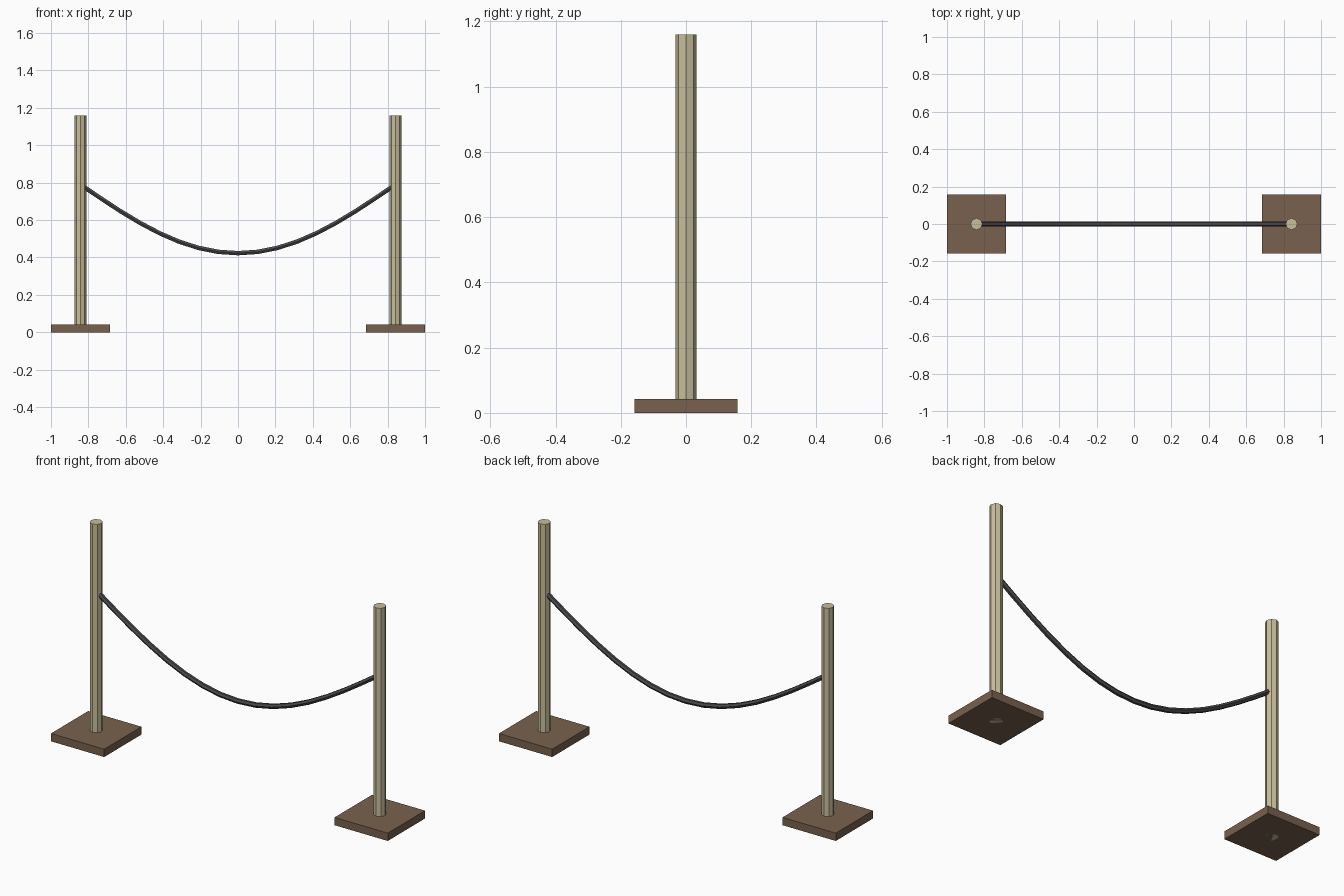
import bpy, math

if "Cube" in bpy.data.objects:
    bpy.data.objects.remove(bpy.data.objects["Cube"])

def material(name, rgb):
    m = bpy.data.materials.new(name)
    m.diffuse_color = (*rgb, 1)
    m.use_nodes = True
    m.node_tree.nodes["Principled BSDF"].inputs["Base Color"].default_value = m.diffuse_color
    return m

wood = material("brown_base", (0.19, 0.12, 0.075))
cream = material("cream_post", (0.58, 0.52, 0.33))
dark = material("dark_rope", (0.07, 0.07, 0.075))

PX, POST_H = 0.842, 1.16

def finish(name, mat):
    ob = bpy.context.object
    ob.name = name
    ob.data.materials.append(mat)
    return ob

for side, sx in (("left", -1), ("right", 1)):
    # square foot plate
    bpy.ops.mesh.primitive_cube_add(size=1, location=(sx * PX, 0, 0.021))
    base = finish(side + "_base", wood)
    base.scale = (0.316, 0.316, 0.042)
    # octagonal post
    bpy.ops.mesh.primitive_cylinder_add(vertices=8, radius=0.0316, depth=POST_H,
                                        location=(sx * PX, 0, POST_H / 2))
    finish(side + "_post", cream)

# sagging rope between the post centres
SEG, SIDES, R = 16, 6, 0.0135
TOP_Z, SAG = 0.79, 0.367
verts, faces = [], []
for i in range(SEG + 1):
    t = i / SEG
    x = PX * (2 * t - 1)
    z = TOP_Z - SAG * math.sin(math.pi * t)
    a = math.atan(-SAG * math.pi / (2 * PX) * math.cos(math.pi * t))
    for k in range(SIDES):
        p = 2 * math.pi * k / SIDES
        u, y = R * math.sin(p), R * math.cos(p)
        verts.append((x - u * math.sin(a), y, z + u * math.cos(a)))
for i in range(SEG):
    for k in range(SIDES):
        b, n = i * SIDES, (k + 1) % SIDES
        faces.append((b + k, b + n, b + SIDES + n, b + SIDES + k)[::-1])
faces.append(tuple(range(SIDES)))
faces.append(tuple(SEG * SIDES + k for k in reversed(range(SIDES))))
mesh = bpy.data.meshes.new("rope")
mesh.from_pydata(verts, [], faces)
import bmesh
bm = bmesh.new()
bm.from_mesh(mesh)
bmesh.ops.recalc_face_normals(bm, faces=bm.faces)
bm.to_mesh(mesh)
bm.free()
mesh.materials.append(dark)
bpy.context.collection.objects.link(bpy.data.objects.new("rope", mesh))
